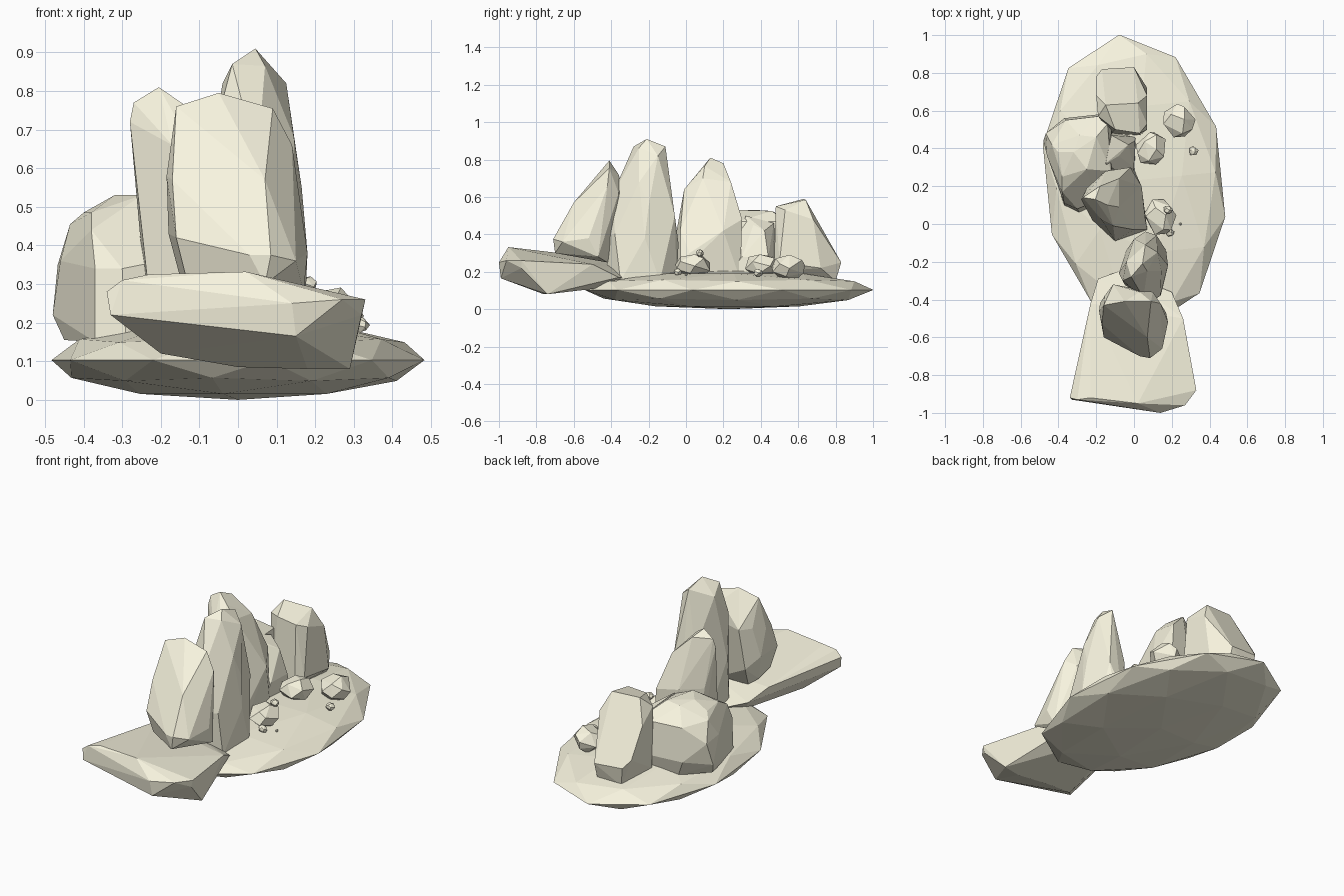
import bpy, bmesh, math, random
from mathutils import Vector, Matrix

random.seed(4)
stone = bpy.data.materials.new("pale_stone")
stone.diffuse_color = (0.94, 0.91, 0.74, 1)


def finish(name, bm):
    bmesh.ops.recalc_face_normals(bm, faces=bm.faces)
    me = bpy.data.meshes.new(name)
    bm.to_mesh(me)
    bm.free()
    me.materials.append(stone)
    ob = bpy.data.objects.new(name, me)
    bpy.context.collection.objects.link(ob)
    return ob


def rock(name, points):
    """Faceted rock: convex hull of its corner points, near-flat facets merged."""
    bm = bmesh.new()
    for p in points:
        bm.verts.new(p)
    bmesh.ops.convex_hull(bm, input=bm.verts)
    loose = [v for v in bm.verts if not v.link_faces]
    bmesh.ops.delete(bm, geom=loose, context='VERTS')
    bmesh.ops.dissolve_limit(bm, angle_limit=math.radians(6),
                             verts=bm.verts, edges=bm.edges)
    return finish(name, bm)


def pebble(name, centre, half, n=16):
    """Small stone: hull of jittered points spread over an ellipsoid."""
    pts = []
    for i in range(n):
        z = 1 - 2 * (i + 0.5) / n
        a = i * 2.4 + random.uniform(-0.3, 0.3)
        r = math.sqrt(1 - z * z)
        v = Vector((r * math.cos(a), r * math.sin(a), z)) * random.uniform(1.02, 1.15)
        pts.append([c + h * k for c, h, k in zip(centre, half, v)])
    return rock(name, pts)


# Flat island base, a squashed ball turned slightly
bm = bmesh.new()
bmesh.ops.create_icosphere(bm, subdivisions=2, radius=1)
bmesh.ops.scale(bm, vec=(0.485, 0.776, 0.103), verts=bm.verts)
bmesh.ops.transform(bm, verts=bm.verts, matrix=Matrix.Translation((0, 0.23, 0.103))
                    @ Matrix.Rotation(math.radians(5.8), 4, 'Z'))
finish("island_base", bm)

# Low slab at the front
rock("front_slab", [
    (-.34, -.92, .28), (-.30, -.93, .31), (-.33, -.93, .22), (-.23, -.92, .325),
    (.02, -.95, .332), (.14, -1, .25), (.15, -.99, .165), (.27, -.96, .26), (.33, -.88, .26),
    (.32, -.88, .22), (.29, -.74, .08), (.18, -.76, .08), (.0, -.74, .085), (-.2, -.78, .12),
    (-.27, -.86, .17), (.26, -.50, .24), (.20, -.36, .17), (-.23, -.42, .27),
    (-.19, -.29, .22), (-.08, -.25, .18), (.1, -.40, .12), (-.1, -.40, .12)])

# Leaning rock standing on the slab
rock("leaning_rock", [
    (-.16, -.43, .76), (-.05, -.41, .795), (.09, -.41, .755), (.03, -.36, .72),
    (-.11, -.32, .6), (.10, -.36, .62), (.14, -.42, .66), (-.17, -.53, .57),
    (-.185, -.46, .58), (-.155, -.38, .60), (-.18, -.42, .43), (-.13, -.35, .37),
    (.07, -.60, .57), (-.16, -.60, .42), (.085, -.71, .375), (.03, -.70, .375),
    (.07, -.70, .30), (.15, -.66, .36), (.18, -.52, .38), (.17, -.47, .28),
    (-.13, -.58, .30), (-.14, -.46, .28), (-.1, -.42, .25), (.08, -.42, .25)])

# Tallest pillar
rock("tall_pillar", [
    (.045, -.21, .91), (-.015, -.28, .87), (-.04, -.20, .82), (.07, -.25, .865),
    (.06, -.11, .87), (.125, -.15, .82), (.145, -.25, .68), (-.06, -.30, .70),
    (.05, -.39, .62), (.165, -.2, .55), (.12, -.06, .5), (0, -.08, .55),
    (-.08, -.26, .45), (.07, -.425, .4), (.14, -.38, .4), (.18, -.22, .38),
    (.06, -.04, .35), (-.05, -.32, .15), (.06, -.42, .15), (.15, -.35, .15),
    (.17, -.14, .15), (.07, -.05, .15), (-.04, -.14, .15)])

# Second pillar with a sharp top
rock("second_pillar", [
    (-.205, .13, .81), (-.27, .14, .77), (-.14, .10, .765), (-.18, .20, .78),
    (-.28, .13, .72), (-.08, .09, .70), (-.17, .02, .66), (-.11, -.01, .64),
    (-.08, .24, .68), (-.15, .28, .5), (-.02, .30, .48), (.04, .2, .42),
    (-.25, .19, .5), (-.12, -.03, .45), (0, -.03, .42), (-.25, .1, .40),
    (.06, .02, .30), (.07, -.03, .2), (0, -.05, .15), (-.10, -.09, .2),
    (-.22, .02, .18), (-.23, .2, .16), (0, .29, .16)])

# Broad boulder on the left
rock("left_boulder", [
    (-.32, .38, .53), (-.25, .29, .53), (-.20, .46, .525), (-.29, .47, .52),
    (-.38, .25, .485), (-.40, .38, .485), (-.435, .42, .455), (-.36, .55, .44),
    (-.19, .57, .44), (-.14, .53, .47), (-.12, .5, .38), (-.12, .28, .47),
    (-.38, .17, .44), (-.37, .11, .34), (-.467, .48, .35), (-.46, .36, .36),
    (-.30, .08, .34), (-.2, .12, .36), (-.48, .44, .22), (-.40, .19, .24),
    (-.37, .10, .15), (-.29, .06, .15), (-.2, .1, .15), (-.45, .4, .155),
    (-.37, .56, .25), (-.19, .58, .25), (-.33, .54, .16), (-.17, .55, .16), (-.10, .4, .17)])

# Low sloping rock filling the gap between the boulders
rock("gap_rock", [
    (-.15, .32, .50), (-.08, .36, .45), (-.12, .47, .46), (-.03, .42, .42),
    (0, .30, .28), (.005, .44, .28), (-.14, .24, .20), (0, .22, .18),
    (.01, .46, .17), (-.14, .49, .17)])

# Boulder at the back
rock("back_boulder", [
    (-.15, .63, .59), (.02, .64, .585), (-.19, .57, .53), (-.10, .50, .555),
    (.03, .48, .55), (.07, .53, .53), (.07, .68, .48), (-.2, .68, .46),
    (-.2, .78, .3), (-.17, .82, .26), (0, .83, .25), (.07, .72, .22),
    (.07, .5, .25), (.03, .47, .2), (-.12, .48, .2), (-.19, .58, .18),
    (-.15, .8, .15), (0, .8, .15)])

# Loose stones and pebbles on the right
stones = [((.09, .40, .235), (.08, .085, .06)), ((.235, .545, .222), (.083, .088, .065)),
          ((.14, .04, .235), (.08, .09, .06)), ((.315, .385, .195), (.024, .025, .02)),
          ((.18, .075, .30), (.024, .02, .02)), ((.19, -.045, .198), (.024, .02, .02)),
          ((.245, 0, .185), (.007, .007, .007))]
for i, (c, h) in enumerate(stones):
    pebble(("loose_stone_%d" if i < 3 else "pebble_%d") % (i + 1), c, h)
